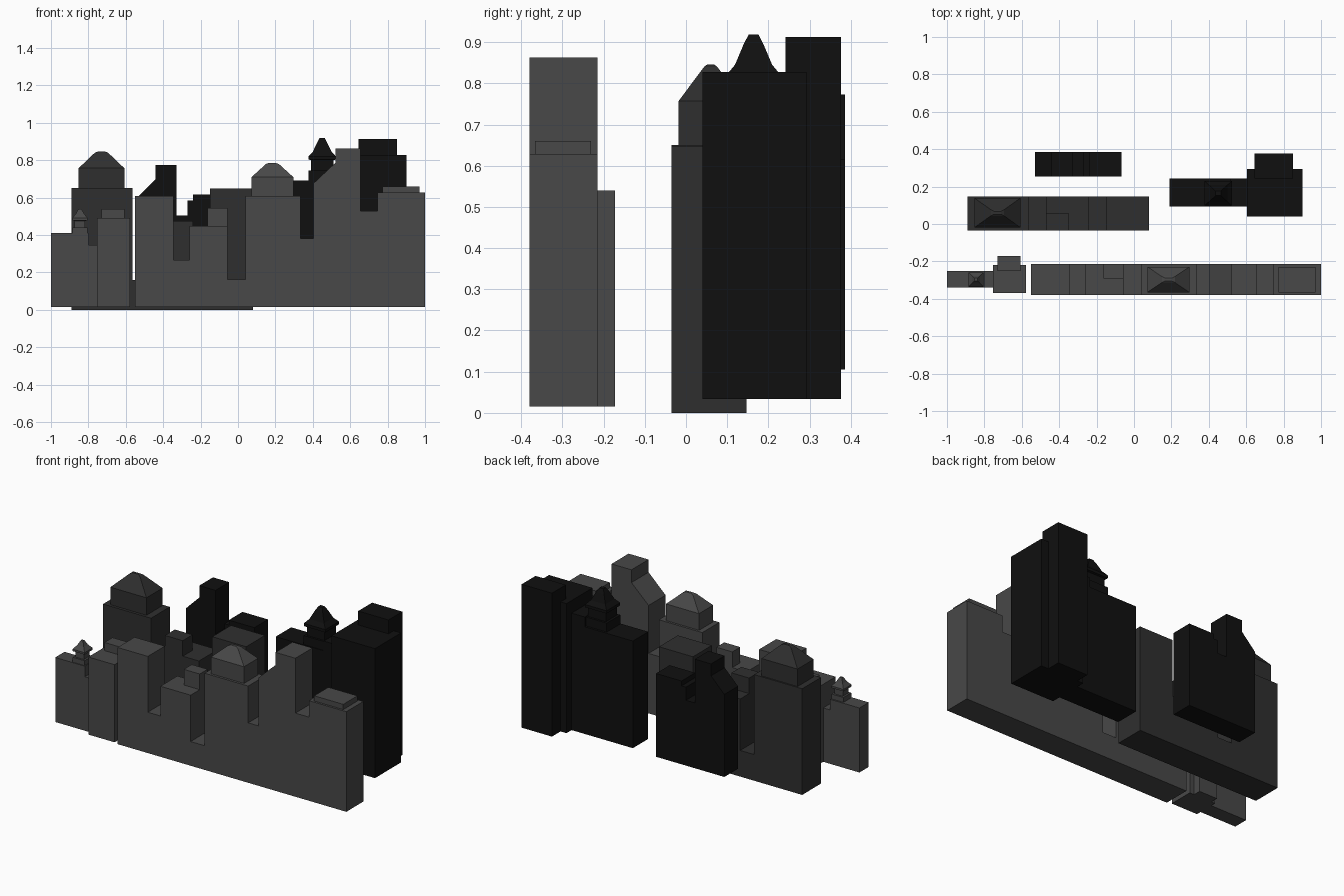
import bpy, bmesh

if "Cube" in bpy.data.objects:
    bpy.data.objects.remove(bpy.data.objects["Cube"])

def material(name, v):
    m = bpy.data.materials.new(name)
    m.diffuse_color = (v, v, v, 1)
    m.use_nodes = True
    m.node_tree.nodes["Principled BSDF"].inputs["Base Color"].default_value = m.diffuse_color
    return m

FRONT = material("front_grey", 0.065)
MID = material("middle_grey", 0.028)
BACK = material("back_black", 0.005)

def finish(name, bm, mat):
    bmesh.ops.recalc_face_normals(bm, faces=bm.faces[:])
    me = bpy.data.meshes.new(name)
    bm.to_mesh(me)
    bm.free()
    ob = bpy.data.objects.new(name, me)
    bpy.context.collection.objects.link(ob)
    me.materials.append(mat)
    return ob

def skyline(name, outline, x0, x1, z0, y0, y1, mat):
    """Extrude a skyline outline (x, z from left to right) along y."""
    bm = bmesh.new()
    pts = [(x0, z0)] + outline + [(x1, z0)]
    face = bm.faces.new([bm.verts.new((x, y0, z)) for x, z in pts])
    ext = bmesh.ops.extrude_face_region(bm, geom=[face])
    verts = [v for v in ext["geom"] if isinstance(v, bmesh.types.BMVert)]
    bmesh.ops.translate(bm, verts=verts, vec=(0, y1 - y0, 0))
    return finish(name, bm, mat)

def steps(*blocks):
    """Flat-topped blocks (x start, x end, height) to an outline."""
    return [p for a, b, z in blocks for p in ((a, z), (b, z))]

def stack(name, cx, cy, rings, mat):
    """Rectangular rings (half x, half y, z) joined bottom to top."""
    bm = bmesh.new()
    loops = [[bm.verts.new((cx + sx * hx, cy + sy * hy, z))
              for sx, sy in ((-1, -1), (1, -1), (1, 1), (-1, 1))] for hx, hy, z in rings]
    bm.faces.new(loops[0])
    bm.faces.new(loops[-1])
    for lo, hi in zip(loops, loops[1:]):
        for i in range(4):
            j = (i + 1) % 4
            bm.faces.new((lo[i], lo[j], hi[j], hi[i]))
    return finish(name, bm, mat)

def box(name, x0, x1, y0, y1, z0, z1, mat):
    hx, hy = (x1 - x0) / 2, (y1 - y0) / 2
    return stack(name, (x0 + x1) / 2, (y0 + y1) / 2, [(hx, hy, z0), (hx, hy, z1)], mat)

def penthouse(name, cx, cy, hx, hy, z0, z1, z2, mat):
    """Rooftop block with a blunt hipped roof."""
    stack(name, cx, cy, [(hx, hy, z0), (hx, hy, z1), (0.035, 0.016, z2 - 0.006),
                         (0.018, 0.008, z2)], mat)

# front row
skyline("front_row", steps((-0.55, -0.345, 0.607), (-0.345, -0.26, 0.265), (-0.26, -0.055, 0.447),
                           (-0.055, 0.04, 0.163), (0.04, 0.335, 0.607), (0.335, 0.404, 0.382))
        + [(0.404, 0.676), (0.52, 0.785), (0.52, 0.863), (0.655, 0.863)]
        + steps((0.655, 0.746, 0.527), (0.746, 1.0, 0.628)),
        -0.55, 1.0, 0.015, -0.38, -0.215, FRONT)
box("front_stair_house", -0.163, -0.055, -0.292, -0.215, 0.44, 0.543, FRONT)
box("front_roof_slab", 0.773, 0.97, -0.367, -0.23, 0.62, 0.66, FRONT)
penthouse("front_penthouse", 0.184, -0.297, 0.112, 0.068, 0.6, 0.709, 0.785, FRONT)

# front left buildings
skyline("left_building", steps((-1.0, -0.8, 0.41), (-0.8, -0.75, 0.345)),
        -1.0, -0.75, 0.015, -0.34, -0.25, FRONT)
box("corner_building", -0.755, -0.577, -0.37, -0.218, 0.015, 0.49, FRONT)
box("corner_tower", -0.73, -0.607, -0.25, -0.172, 0.015, 0.54, FRONT)
stack("left_water_tower", -0.845, -0.297,
      [(0.04, 0.038, 0.40), (0.04, 0.038, 0.44), (0.028, 0.027, 0.44), (0.028, 0.027, 0.475),
       (0.041, 0.039, 0.478), (0.041, 0.039, 0.49), (0.022, 0.02, 0.513), (0.008, 0.007, 0.54)], FRONT)

# middle row
skyline("middle_row", steps((-0.89, -0.565, 0.65), (-0.565, -0.47, 0.16), (-0.47, -0.24, 0.475),
                            (-0.24, -0.15, 0.3), (-0.15, 0.08, 0.648)),
        -0.89, 0.08, 0.0, -0.035, 0.147, MID)
box("middle_stair_house", -0.47, -0.35, -0.035, 0.06, 0.47, 0.57, MID)
penthouse("middle_penthouse", -0.73, 0.06, 0.122, 0.078, 0.64, 0.757, 0.846, MID)

# back left block
skyline("back_left_block", [(-0.53, 0.61), (-0.44, 0.7), (-0.44, 0.773), (-0.33, 0.773)]
        + steps((-0.33, -0.27, 0.505), (-0.27, -0.24, 0.585), (-0.24, -0.067, 0.615)),
        -0.53, -0.067, 0.105, 0.254, 0.386, BACK)

# back right block
skyline("back_right_row", steps((0.19, 0.515, 0.69), (0.515, 0.61, 0.75)),
        0.19, 0.61, 0.034, 0.094, 0.243, BACK)
box("back_right_block", 0.605, 0.9, 0.04, 0.293, 0.034, 0.827, BACK)
box("back_right_tower", 0.645, 0.85, 0.242, 0.376, 0.034, 0.912, BACK)
stack("back_water_tower", 0.45, 0.164,
      [(0.074, 0.066, 0.68), (0.074, 0.066, 0.745), (0.06, 0.054, 0.745), (0.06, 0.054, 0.8),
       (0.073, 0.066, 0.803), (0.073, 0.066, 0.82), (0.05, 0.045, 0.845),
       (0.026, 0.024, 0.895), (0.014, 0.012, 0.918)], BACK)
